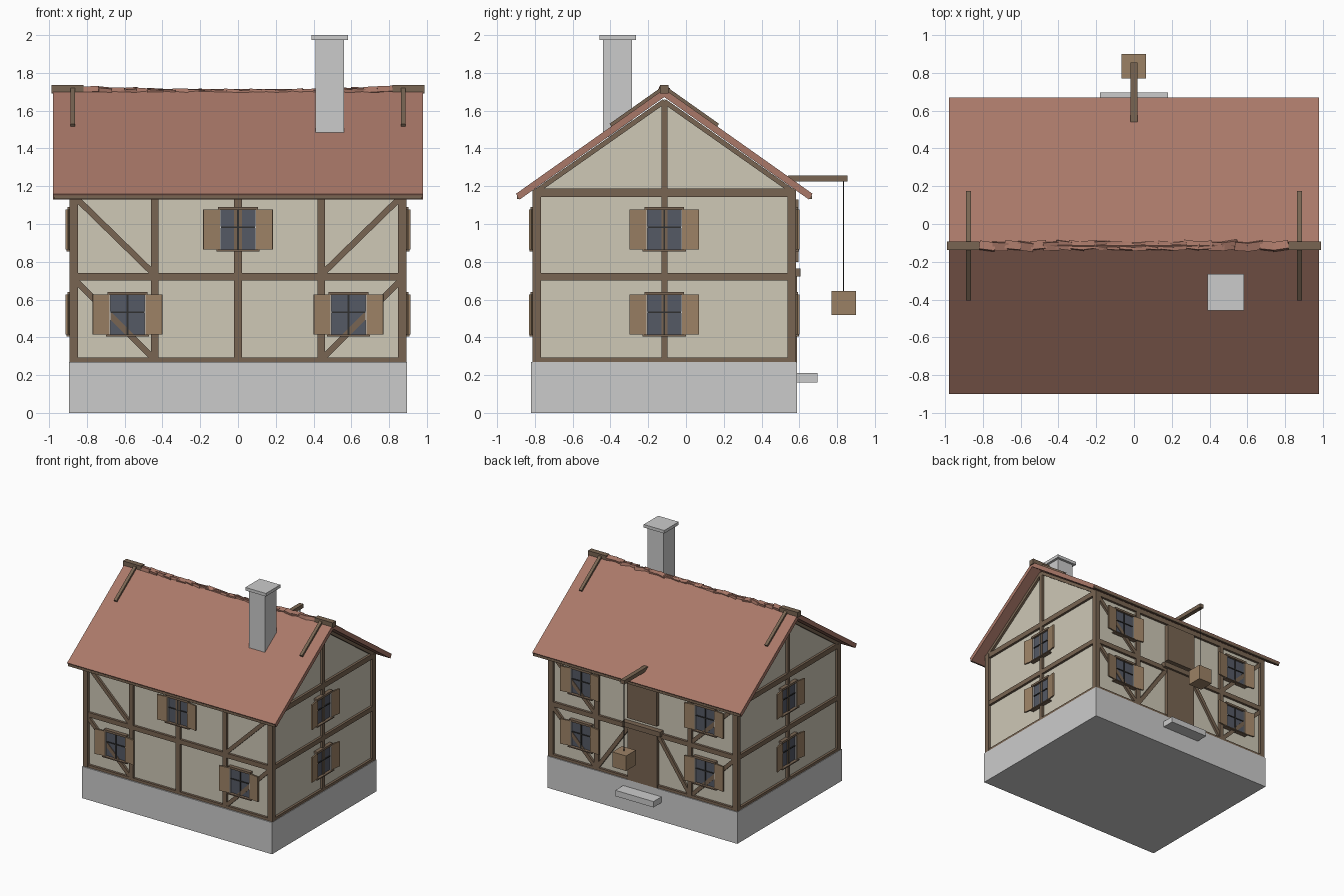
import bpy, bmesh, math, random
from mathutils import Matrix, Vector

if "Cube" in bpy.data.objects:
    bpy.data.objects.remove(bpy.data.objects["Cube"])

random.seed(4)
COLORS = {
    "plaster": (0.62, 0.58, 0.47), "timber": (0.19, 0.13, 0.085),
    "roof": (0.40, 0.19, 0.14), "shutter": (0.33, 0.22, 0.13),
    "glass": (0.09, 0.10, 0.13), "iron": (0.03, 0.03, 0.03),
}
mats = {}
for key, c in COLORS.items():
    mats[key] = bpy.data.materials.new(key)
    mats[key].diffuse_color = (*c, 1)
parts = {}
CY = -0.115          # ridge line
I = Matrix.Identity(4)


def mesh_of(name, mat):
    return parts.setdefault(name, (bmesh.new(), mat))[0]


def box(name, mat, lo, hi, M=I):
    lo, hi = Vector(lo), Vector(hi)
    T = M @ Matrix.Translation((lo + hi) / 2) @ Matrix.Diagonal((*(hi - lo), 1))
    bmesh.ops.create_cube(mesh_of(name, mat), size=1, matrix=T)


def prism(name, mat, profile, x0, x1):
    """Extrude a (y, z) profile along x."""
    bm = mesh_of(name, mat)
    f = bm.faces.new([bm.verts.new((x0, y, z)) for y, z in profile])
    g = bmesh.ops.extrude_face_region(bm, geom=[f])["geom"]
    bmesh.ops.translate(bm, vec=(x1 - x0, 0, 0),
                        verts=[v for v in g if isinstance(v, bmesh.types.BMVert)])
    bmesh.ops.recalc_face_normals(bm, faces=bm.faces)


# Wall frames: local x runs along the wall, -y points outwards
def frame(x, y, turn):
    return Matrix.Translation((x, y, 0)) @ Matrix.Rotation(math.radians(turn), 4, 'Z')


WALLS = {"front": frame(0, -0.79, 0), "right": frame(0.87, CY, 90),
         "back": frame(0, 0.56, 180), "left": frame(-0.87, CY, -90)}


def beam(wall, a, b, w=0.04, d=0.02):
    """Timber of width w on a wall from (u, z) a to b."""
    du, dz = b[0] - a[0], b[1] - a[1]
    M = WALLS[wall] @ Matrix.Translation(((a[0] + b[0]) / 2, 0, (a[1] + b[1]) / 2))
    M = M @ Matrix.Rotation(-math.atan2(dz, du), 4, 'Y')
    h = math.hypot(du, dz) / 2
    box(wall + "_timbers", "timber", (-h, -d, -w / 2), (h, 0.01, w / 2), M)


def window(wall, u, z):
    """Shuttered window centred at u with its bottom at z."""
    M = WALLS[wall] @ Matrix.Translation((u, 0, z))
    box("window_glass", "glass", (-0.09, -0.014, 0.01), (0.09, 0, 0.225), M)
    box("window_bars", "iron", (-0.005, -0.021, 0.01), (0.005, 0, 0.225), M)
    box("window_bars", "iron", (-0.09, -0.021, 0.125), (0.09, 0, 0.133), M)
    box("window_lintels", "timber", (-0.105, -0.032, 0.218), (0.105, 0, 0.236), M)
    box("window_sills", "timber", (-0.115, -0.038, 0), (0.115, 0, 0.009), M)
    for s in (-1, 1):
        box("window_frames", None, (s * 0.093 - 0.004, -0.024, 0.005),
            (s * 0.093 + 0.004, 0, 0.228), M)
        H = M @ Matrix.Translation((s * 0.095, -0.022, 0)) \
            @ Matrix.Rotation(math.radians(-9 * s), 4, 'Z')
        box("shutters", "shutter", (min(0, s * 0.09), -0.006, 0.01),
            (max(0, s * 0.09), 0.006, 0.222), H)


# Stone plinth and plastered body
box("stone_base", None, (-0.895, -0.82, 0), (0.895, 0.588, 0.27))
prism("plaster_walls", "plaster", [(-0.79, 0.26), (0.56, 0.26), (0.56, 1.18),
                                   (CY, 1.66), (-0.79, 1.18)], -0.87, 0.87)

# Corner posts
for x in (-0.87, 0.87):
    for y in (-0.79, 0.56):
        box("corner_posts", "timber", (x - 0.022, y - 0.022, 0.265), (x + 0.022, y + 0.022, 1.18))

# Half timbering on the long walls
for wall in ("front", "back"):
    for z, w in ((0.28, 0.026), (0.72, 0.04), (1.16, 0.04)):
        beam(wall, (-0.88, z), (0.88, z), w)
    for s in (-1, 1):
        beam(wall, (s * 0.44, 0.27), (s * 0.44, 1.16))
        beam(wall, (s * 0.86, 1.14), (s * 0.45, 0.74), 0.032, 0.019)
        beam(wall, (s * 0.86, 0.70), (s * 0.45, 0.29), 0.032, 0.019)
beam("front", (0, 0.27), (0, 1.16))
for s in (-1, 1):
    beam("back", (s * 0.43, 0.30), (s * 0.15, 0.70), 0.032, 0.019)

# Half timbering on the gable walls
for wall in ("left", "right"):
    for z, w in ((0.28, 0.026), (0.72, 0.04), (1.165, 0.044)):
        beam(wall, (-0.69, z), (0.69, z), w)
    beam(wall, (0, 0.27), (0, 1.65), 0.032)
    for s in (-1, 1):
        beam(wall, (s * 0.69, 1.165), (0, 1.65), 0.026)
    for z in (0.405, 0.855):
        window(wall, 0, z)

# Windows on the long walls
window("front", 0, 0.855)
for s in (-1, 1):
    window("front", s * 0.585, 0.405)
    for z in (0.405, 0.855):
        window("back", s * 0.585, z)

# Entrance, loading door and step at the back
B = WALLS["back"]
box("entrance_door", "timber", (-0.14, -0.028, 0.27), (0.14, 0, 0.73), B)
box("entrance_lintel", "timber", (-0.18, -0.046, 0.722), (0.18, 0, 0.765), B)
box("loading_door", "timber", (-0.14, -0.036, 0.80), (0.14, 0, 1.13), B)
box("door_step", None, (-0.18, 0.57, 0.16), (0.18, 0.695, 0.21))

# Hoist with rope and crate
box("hoist_beam", "timber", (-0.018, 0.54, 1.225), (0.018, 0.855, 1.258))
box("hoist_rope", "iron", (-0.0025, 0.8325, 0.64), (0.0025, 0.8375, 1.23))
box("crate", "shutter", (-0.066, 0.77, 0.518), (0.064, 0.9, 0.646))

# Roof slab
prism("roof", "roof", [(-0.90, 1.16), (-0.88, 1.13), (CY, 1.672), (0.65, 1.13),
                       (0.67, 1.16), (CY, 1.715)], -0.98, 0.98)
for y in (-0.889, 0.659):
    box("eave_boards", "timber", (-0.975, y - 0.007, 1.132), (0.975, y + 0.007, 1.152))

# Uneven ridge tiles
n = 24
for i in range(n):
    x = -0.81 + 1.62 * (i + 0.5) / n
    sag = 0.018 * (1 - (x / 0.82) ** 2)
    M = Matrix.Translation((x, CY + random.uniform(-0.004, 0.004), 1.712 - sag)) \
        @ Matrix.Rotation(random.uniform(-0.16, 0.16), 4, 'Z') \
        @ Matrix.Rotation(random.uniform(-0.12, 0.12), 4, 'Y') \
        @ Matrix.Rotation(random.uniform(-0.3, 0.3), 4, 'X')
    box("ridge_tiles", "roof", (-0.042, -0.022, -0.015), (0.042, 0.022, 0.015), M)

# Ridge end caps with pairs of saddle sticks lying on the slopes
for s in (-1, 1):
    box("ridge_caps", "timber", (s * 0.903 - 0.085, CY - 0.023, 1.69),
        (s * 0.903 + 0.085, CY + 0.023, 1.735))
    for t in (-1, 1):
        M = Matrix.Translation((s * 0.875, CY, 1.718)) @ Matrix.Rotation(-t * 0.615, 4, 'X')
        box("saddle_sticks", "timber", (-0.013, min(0, t * 0.345), -0.014),
            (0.013, max(0, t * 0.345), 0.014), M)

# Chimney
box("chimney", None, (0.41, -0.44, 1.46), (0.562, -0.285, 1.976))
box("chimney_cap", None, (0.39, -0.458, 1.974), (0.583, -0.264, 2.0))

# Turn the collected meshes into objects
for name, (bm, mat) in parts.items():
    me = bpy.data.meshes.new(name)
    bm.to_mesh(me)
    bm.free()
    if mat:
        me.materials.append(mats[mat])
    bpy.context.collection.objects.link(bpy.data.objects.new(name, me))

for m in bpy.data.materials:
    if m.users and not m.is_grease_pencil:
        m.use_nodes = True
        m.node_tree.nodes["Principled BSDF"].inputs["Base Color"].default_value = m.diffuse_color
